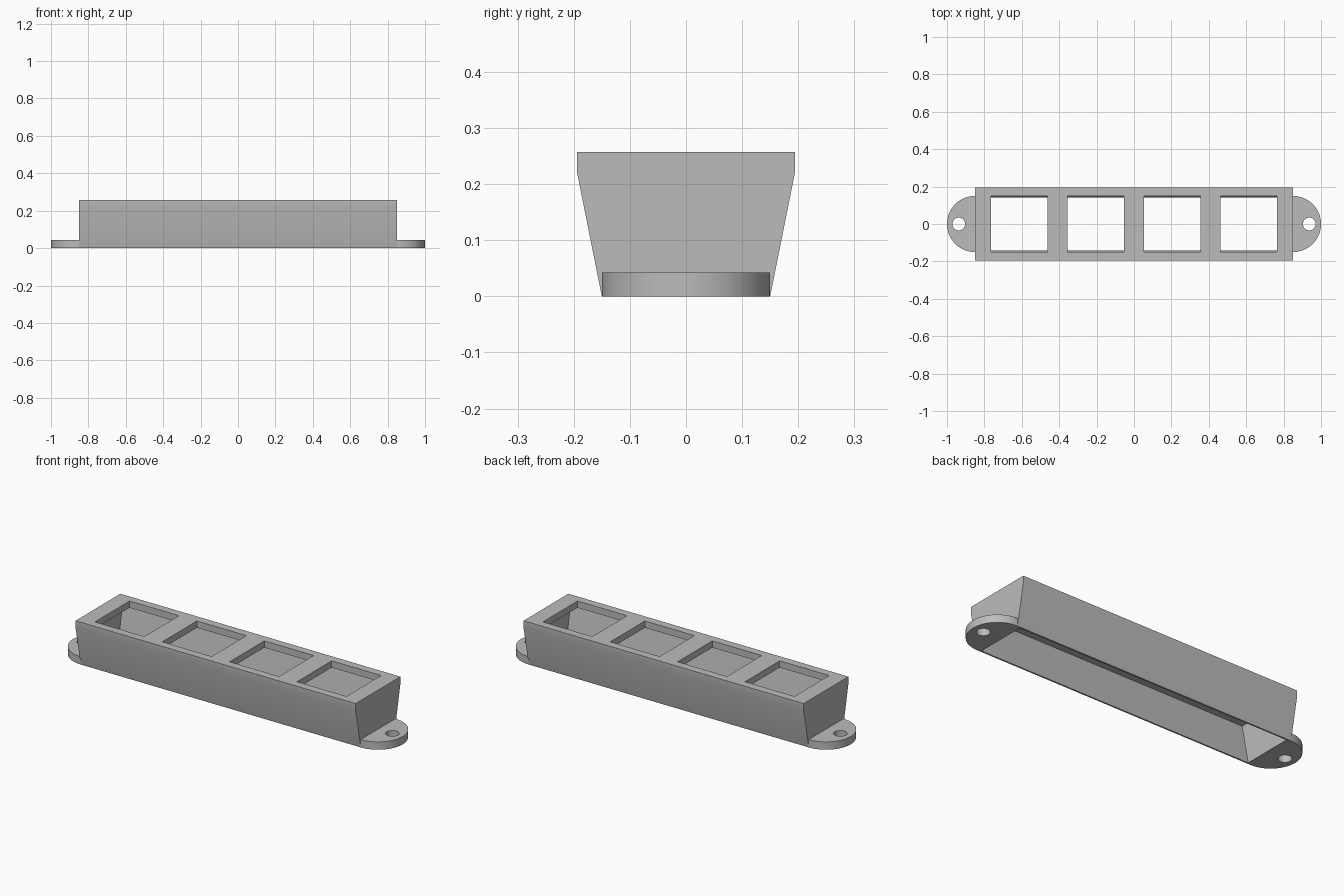
import bpy, bmesh, math
from mathutils import Vector

if "Cube" in bpy.data.objects:
    bpy.data.objects.remove(bpy.data.objects["Cube"], do_unlink=True)

HALF_LEN, TOP, SHOULDER = 0.85, 0.257, 0.22
BOT_Y, TOP_Y = 0.15, 0.194
WALL, END_WALL = 0.0085, 0.022
TAB_H, TAB_R = 0.043, 0.15

grey = bpy.data.materials.new("light_grey")
grey.use_nodes = True
grey.diffuse_color = (0.5, 0.5, 0.5, 1)
grey.node_tree.nodes["Principled BSDF"].inputs["Base Color"].default_value = (0.5, 0.5, 0.5, 1)


def prism(name, points, offset):
    """Extrude a closed outline of 3D points along an offset."""
    bm = bmesh.new()
    face = bm.faces.new([bm.verts.new(p) for p in points])
    ext = bmesh.ops.extrude_face_region(bm, geom=[face])
    verts = [g for g in ext["geom"] if isinstance(g, bmesh.types.BMVert)]
    bmesh.ops.translate(bm, verts=verts, vec=Vector(offset))
    bmesh.ops.recalc_face_normals(bm, faces=bm.faces)
    mesh = bpy.data.meshes.new(name)
    bm.to_mesh(mesh)
    bm.free()
    mesh.materials.append(grey)
    obj = bpy.data.objects.new(name, mesh)
    bpy.context.collection.objects.link(obj)
    return obj


def activate(obj):
    bpy.ops.object.select_all(action="DESELECT")
    obj.select_set(True)
    bpy.context.view_layer.objects.active = obj


def cut(obj, cutter):
    """Subtract the cutter, then discard it."""
    cutter.hide_render = True
    mod = obj.modifiers.new("cut", "BOOLEAN")
    mod.operation, mod.solver, mod.object = "DIFFERENCE", "EXACT", cutter
    activate(obj)
    bpy.ops.object.modifier_apply(modifier=mod.name)
    bpy.data.objects.remove(cutter, do_unlink=True)


def long_prism(name, half_profile, half_len):
    """Mirror a (y, z) half profile and run it along x."""
    outline = half_profile + [(-y, z) for y, z in reversed(half_profile)]
    return prism(name, [(-half_len, y, z) for y, z in outline], (2 * half_len, 0, 0))


def smooth(obj):
    activate(obj)
    bpy.ops.object.shade_smooth_by_angle(angle=math.radians(30))


# Housing with flared sides, hollow and open underneath
housing = long_prism("housing", [(BOT_Y, 0), (TOP_Y, SHOULDER), (TOP_Y, TOP)], HALF_LEN)
slope = (TOP_Y - BOT_Y) / SHOULDER
below = 0.05
cut(housing, long_prism("cavity_cutter",
                        [(BOT_Y - WALL - slope * below, -below), (TOP_Y - WALL, SHOULDER)],
                        HALF_LEN - END_WALL))

# Four square windows through the top plate
for i in range(4):
    cx, h = (i - 1.5) * 0.409, 0.15
    corners = [(cx - h, -h), (cx + h, -h), (cx + h, h), (cx - h, h)]
    cut(housing, prism("window_cutter", [(x, y, SHOULDER - 0.05) for x, y in corners], (0, 0, 0.2)))
smooth(housing)

# Rounded mounting tabs with screw holes
for side, name in ((1, "left_mounting_tab"), (-1, "right_mounting_tab")):
    arc = [math.pi * (i / 32 - 0.5) for i in range(33)]
    tab = prism(name, [(side * (HALF_LEN + TAB_R * math.cos(a)), TAB_R * math.sin(a), 0)
                       for a in arc], (0, 0, TAB_H))
    ring = [math.tau * i / 32 for i in range(32)]
    cut(tab, prism("hole_cutter", [(side * 0.937 + 0.034 * math.cos(a), 0.034 * math.sin(a), -0.05)
                                   for a in ring], (0, 0, 0.2)))
    smooth(tab)
